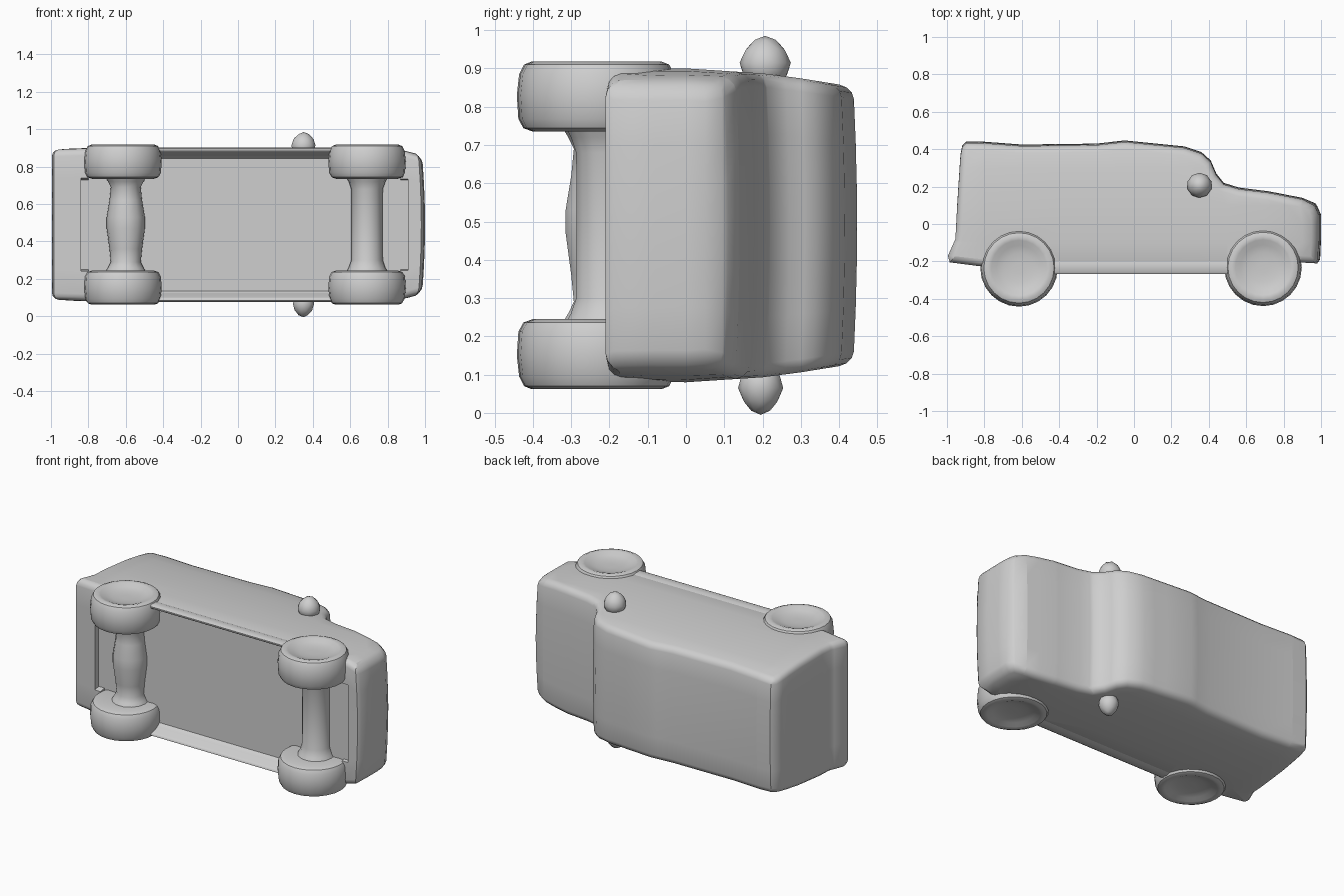
import bpy, bmesh, math
from mathutils import Vector

if "Cube" in bpy.data.objects:
    bpy.data.objects.remove(bpy.data.objects["Cube"])

MID = 0.49  # mid-plane of the vehicle, which lies on its side

paint = bpy.data.materials.new("plain grey")
paint.diffuse_color = (0.62, 0.62, 0.62, 1)
paint.use_nodes = True
paint.node_tree.nodes["Principled BSDF"].inputs["Base Color"].default_value = paint.diffuse_color


def finish(bm, name, angle=40):
    bmesh.ops.recalc_face_normals(bm, faces=bm.faces)
    me = bpy.data.meshes.new(name)
    bm.to_mesh(me)
    bm.free()
    me.materials.append(paint)
    ob = bpy.data.objects.new(name, me)
    bpy.context.collection.objects.link(ob)
    smooth(ob, angle)
    return ob


def select(ob):
    bpy.ops.object.select_all(action='DESELECT')
    bpy.context.view_layer.objects.active = ob
    ob.select_set(True)


def smooth(ob, angle):
    select(ob)
    bpy.ops.object.shade_smooth_by_angle(angle=math.radians(angle))


def prism(name, points, place, a, b, angle=40):
    """Extrude a closed outline from a to b; place(u, v, t) gives the position."""
    bm = bmesh.new()
    ends = [[bm.verts.new(place(u, v, t)) for u, v in points] for t in (a, b)]
    for i in range(len(points)):
        j = (i + 1) % len(points)
        bm.faces.new((ends[0][i], ends[0][j], ends[1][j], ends[1][i]))
    for e in ends:
        bm.faces.new(e)
    return finish(bm, name, angle)


def lathe(name, x, y, profile, flip=False, n=24):
    """Revolve (radius, z) points about a line parallel to z."""
    bm = bmesh.new()
    rings = []
    for r, z in profile:
        z = 2 * MID - z if flip else z
        rings.append([bm.verts.new((x + r * math.cos(2 * math.pi * i / n),
                                    y + r * math.sin(2 * math.pi * i / n), z))
                      for i in range(n)])
    for a, b in zip(rings, rings[1:]):
        for i in range(n):
            j = (i + 1) % n
            bm.faces.new((a[i], a[j], b[j], b[i]))
    bm.faces.new(rings[0])
    bm.faces.new(rings[-1])
    return finish(bm, name)


def carve(body, cutter):
    cutter.hide_render = True
    mod = body.modifiers.new("carve", 'BOOLEAN')
    mod.operation = 'DIFFERENCE'
    mod.solver = 'EXACT'
    mod.object = cutter
    select(body)
    bpy.ops.object.modifier_apply(modifier=mod.name)
    bpy.data.objects.remove(cutter, do_unlink=True)


def interp(t, table):
    for (a, va), (b, vb) in zip(table, table[1:]):
        if t <= b:
            return va + (vb - va) * max(0, (t - a) / (b - a))
    return table[-1][1]


def inset(points, d):
    """Offset a counter-clockwise outline inward by d."""
    out = []
    for i, p in enumerate(points):
        p = Vector(p)
        a = (p - Vector(points[i - 1])).normalized()
        b = (Vector(points[(i + 1) % len(points)]) - p).normalized()
        n = Vector((-a.y - b.y, a.x + b.x))
        out.append(p + n / max(0.8, n.length_squared / 2) * d)
    return out


# Body: side outline lofted across the width with rounded side edges
outline = [(-0.985, -0.205), (-0.83, -0.225), (-0.40, -0.23), (0.50, -0.23),
           (0.88, -0.205), (0.965, -0.21), (0.98, -0.19), (0.985, -0.08),
           (0.985, 0.05), (0.965, 0.095), (0.90, 0.13), (0.72, 0.165),
           (0.56, 0.185), (0.48, 0.21), (0.44, 0.26), (0.41, 0.33),
           (0.36, 0.375), (0.27, 0.405), (0.12, 0.42), (-0.05, 0.437),
           (-0.2, 0.42), (-0.6, 0.415), (-0.8, 0.43), (-0.895, 0.432),
           (-0.918, 0.41), (-0.928, 0.36), (-0.945, 0.10), (-0.955, -0.08),
           (-0.995, -0.17)]
R = 0.036
round_steps = [(R * (1 - math.sin(a)), R * (1 - math.cos(a)))
               for a in (math.radians(30 * k) for k in range(4))]
layers = [(d, -1, e) for d, e in round_steps]
layers += [(0, t, 0) for t in (-0.6, -0.3, 0, 0.3, 0.6)]
layers += [(d, 1, e) for d, e in reversed(round_steps)]
bm = bmesh.new()
rings = []
for d, t, e in layers:
    z = t - e * (1 if t > 0 else -1) / 0.4
    rings.append([bm.verts.new((p.x, p.y, z)) for p in inset(outline, d)])
for a, b in zip(rings, rings[1:]):
    for i in range(len(a)):
        j = (i + 1) % len(a)
        bm.faces.new((a[i], a[j], b[j], b[i]))
bm.faces.new(rings[0])
bm.faces.new(rings[-1])
cuts = [((0, y, 0), (0, 1, 0)) for y in (-0.1, 0, 0.1, 0.2, 0.3)]
cuts += [((x, 0, 0), (1, 0, 0)) for x in (-0.8, -0.4, -0.1, 0.2, 0.5, 0.7, 0.82, 0.9)]
for co, no in cuts:
    bmesh.ops.bisect_plane(bm, geom=bm.verts[:] + bm.edges[:] + bm.faces[:],
                           plane_co=co, plane_no=no)
# taper towards the roof and nose, with slightly crowned panels
for v in bm.verts:
    x, y, t = v.co
    w = interp(y, [(-0.22, 0.408), (0.0, 0.41), (0.2, 0.397), (0.3, 0.384), (0.45, 0.36)])
    w -= interp(x, [(-1, 0.008), (-0.8, 0), (0.75, 0), (0.88, 0.012), (0.95, 0.03), (1, 0.06)])
    crown = 1 - t * t
    if y > 0.1:
        v.co.y += 0.010 * crown
    if x > 0.93:
        v.co.x += 0.015 * crown
    v.co.z = MID + t * w
body = finish(bm, "body")

# Shallow hollow with sloping walls in the underside
for x0, x1, half, slope in ((-0.80, 0.87, 0.385, 0.03), (-0.84, 0.91, 0.25, 0.01)):
    section = [(-0.5, -half), (-0.23, -half), (-0.187, slope - half),
               (-0.187, half - slope), (-0.23, half), (-0.5, half)]
    carve(body, prism("underside_cutter", section,
                      lambda u, v, t: (t, u, MID + v), x0, x1))

# Wheels with dished faces, set into round arches
tyre = [(0.03, 0.090), (0.08, 0.088), (0.12, 0.079), (0.148, 0.067), (0.168, 0.062),
        (0.188, 0.070), (0.201, 0.095), (0.207, 0.15), (0.203, 0.212),
        (0.19, 0.236), (0.165, 0.245), (0.05, 0.24)]
for name, x, y in (("rear", -0.615, -0.235), ("front", 0.69, -0.232)):
    for side, flip in (("left", False), ("right", True)):
        carve(body, lathe("arch_cutter", x, y, [(0.196, -0.1), (0.196, 0.16)], flip))
        lathe(name + "_" + side + "_wheel", x, y, tyre, flip)
smooth(body, 40)

# Axles: the rear one swells in the middle, both flare at the wheels
lathe("rear_axle", -0.6, -0.215,
      [(0.12, 0.22), (0.095, 0.26), (0.08, 0.29), (0.087, 0.36), (0.102, 0.47),
       (0.102, 0.53), (0.087, 0.62), (0.08, 0.69), (0.095, 0.72), (0.12, 0.76)], n=14)
lathe("front_axle", 0.69, -0.205,
      [(0.12, 0.22), (0.098, 0.26), (0.084, 0.30), (0.083, 0.49), (0.084, 0.68),
       (0.098, 0.72), (0.12, 0.76)], n=14)

# Sills: narrow lips with a sloping inner side; and the side mirrors
lip = [(-0.18, 0.355), (-0.215, 0.372), (-0.255, 0.388), (-0.268, 0.396),
       (-0.268, 0.406), (-0.255, 0.413), (-0.215, 0.413), (-0.19, 0.405)]
for side, s, size, y0 in (("left", -1, 0.059, 0.195), ("right", 1, 0.067, 0.207)):
    prism(side + "_sill", lip, lambda u, v, t: (t, u, MID + s * v), -0.43, 0.51, 60)

    bm = bmesh.new()
    bmesh.ops.create_icosphere(bm, subdivisions=2, radius=1)
    for v in bm.verts:
        x, y, z = v.co
        k = size * (1 - 0.2 * max(0, z * s))
        v.co = Vector((0.35 + x * k, y0 + y * k, MID + s * 0.425 + z * 0.07))
    finish(bm, side + "_mirror")
